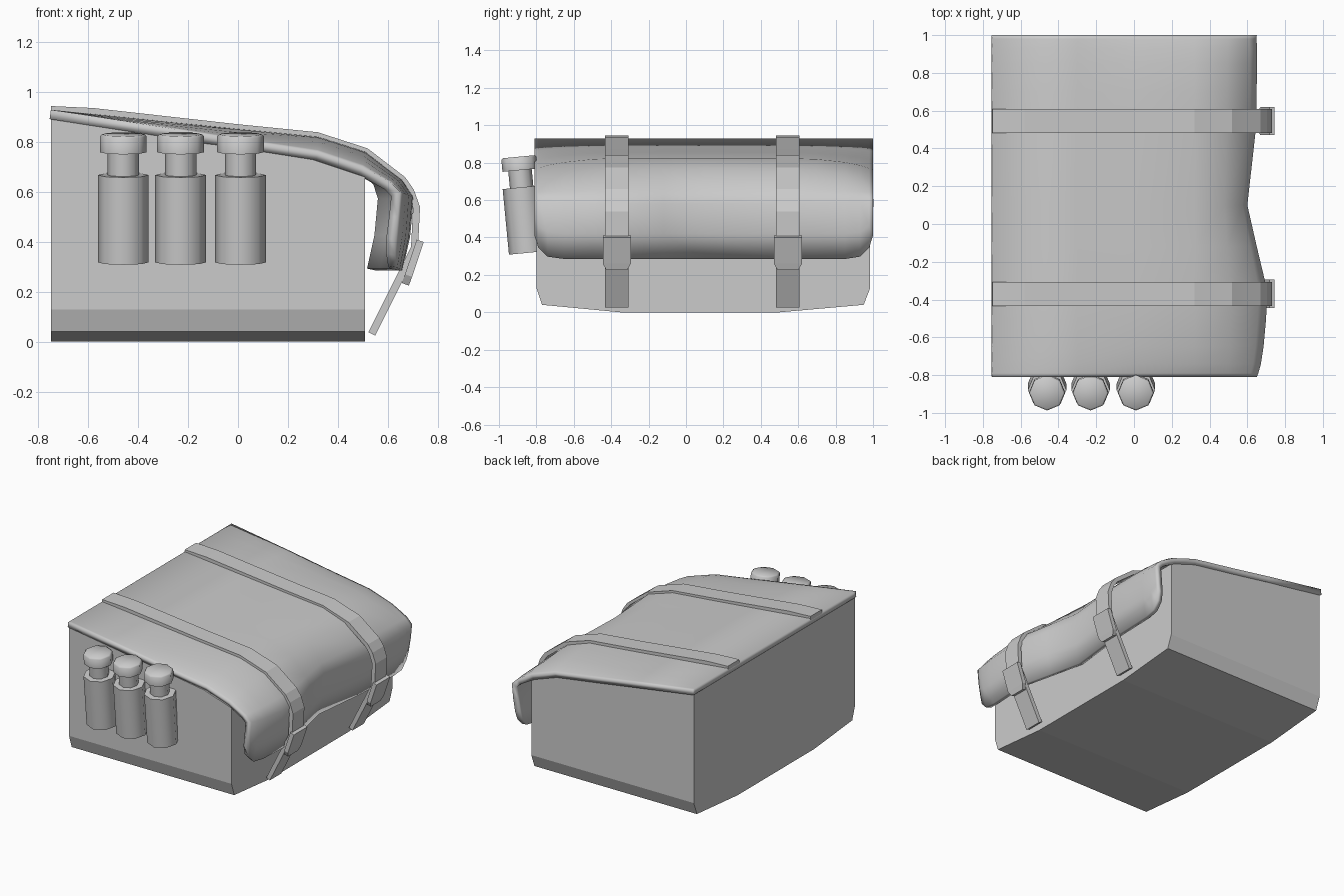
import bpy, math
from mathutils import Matrix

if "Cube" in bpy.data.objects:
    bpy.data.objects.remove(bpy.data.objects["Cube"])


def make(name, verts, faces, smooth=None):
    me = bpy.data.meshes.new(name)
    me.from_pydata(verts, [], faces)
    me.update()
    ob = bpy.data.objects.new(name, me)
    bpy.context.collection.objects.link(ob)
    if smooth:
        bpy.ops.object.select_all(action='DESELECT')
        ob.select_set(True)
        bpy.context.view_layer.objects.active = ob
        bpy.ops.object.shade_smooth_by_angle(angle=math.radians(smooth))
    return ob


def sheet(name, rows, thick, smooth=None):
    """Grid of points thickened inward; rows run along +y."""
    n = len(rows[0])
    faces = [(j * n + i, j * n + i + 1, (j + 1) * n + i + 1, (j + 1) * n + i)
             for j in range(len(rows) - 1) for i in range(n - 1)]
    ob = make(name, [p for r in rows for p in r], faces, smooth)
    mod = ob.modifiers.new("thickness", 'SOLIDIFY')
    mod.thickness = thick
    mod.offset = -1
    mod.use_even_offset = True
    return ob


def ribbon(name, path, y, width, thick):
    rows = [[(x, y + s * width / 2, z) for x, z in path] for s in (-1, 1)]
    return sheet(name, rows, thick)


def lathe(name, profile, sides, matrix):
    """Stack of rings, capped at both ends."""
    verts, faces = [], []
    for r, z in profile:
        for k in range(sides):
            a = 2 * math.pi * k / sides - math.pi / 2
            verts.append(matrix @ Matrix.Translation((r * math.cos(a), r * math.sin(a), z)).translation)
    for j in range(len(profile) - 1):
        for k in range(sides):
            q = (k + 1) % sides
            faces.append((j * sides + k, j * sides + q, (j + 1) * sides + q, (j + 1) * sides + k))
    faces.append(tuple(reversed(range(sides))))
    faces.append(tuple(range((len(profile) - 1) * sides, len(profile) * sides)))
    return make(name, verts, faces, 50)


# Bag body: one cross-section lofted along x under a sloping top
lower = [(-.80, .13), (-.77, .04), (-.35, 0), (.5, 0), (.95, .04), (.985, .13)]
verts, faces = [], []
stations = [(-.75, .895), (.30, .73), (.51, .66)]
for x, top in stations:
    verts += [(x, y, z) for y, z in [(-.80, top)] + lower + [(.985, top)]]
n = len(lower) + 2
for j in range(len(stations) - 1):
    for i in range(n):
        k = (i + 1) % n
        faces.append((j * n + i, j * n + k, (j + 1) * n + k, (j + 1) * n + i))
faces += [tuple(reversed(range(n))), tuple(range(2 * n, 3 * n))]
make("bag_body", verts, faces)

# Draped flap: blend from end profile to domed middle profile
end = [(-.75, .93), (-.3, .86), (0, .81), (.32, .76), (.5, .70), (.61, .64), (.65, .60), (.64, .5), (.625, .41)]
mid = [(-.75, .93), (-.3, .885), (0, .855), (.32, .825), (.51, .765), (.66, .65), (.705, .58), (.69, .42), (.66, .285)]
# y, dome weight, hem weight, pinch toward the bag
drape = [(-.81, 0, 0, 0), (-.79, .15, .5, 0), (-.74, .40, .9, 0), (-.65, .65, 1, 0), (-.5, .9, 1, 0),
         (-.35, 1, 1, 0), (-.12, 1, 1, .055), (.1, 1, 1, .105), (.5, 1, 1, .06), (.7, .9, 1, .05),
         (.85, .65, 1, .035), (.93, .4, .9, .02), (.98, .15, .5, .01), (1.0, 0, 0, 0)]
pinch = [0, 0, 0, 0, .3, .8, 1, 1, 1]
rows = []
for y, w, hem, p in drape:
    row = []
    for i, (a, b) in enumerate(zip(end, mid)):
        wz = hem if i > 6 else w
        row.append((a[0] + (b[0] - a[0]) * w - p * pinch[i], y, a[1] + (b[1] - a[1]) * wz))
    rows.append(row)
sheet("flap", rows, .038, 45)

# Straps with hanging tails and buckle keepers
strap = [(-.75, .945), (-.58, .937), (0, .872), (.32, .84), (.52, .775), (.67, .66), (.705, .61), (.73, .54), (.722, .38)]
for side, y in (("front", -.37), ("back", .545)):
    ribbon(side + "_strap", strap, y, .126, .028)
    ribbon(side + "_strap_tail", [(.735, .395), (.55, .025)], y, .126, .03)
    # keeper tapers at its lower corners
    keeper = [[(.745, y + s * .075, .40), (.698, y + s * .075, .26), (.685, y + s * .055, .225)] for s in (-1, 1)]
    sheet(side + "_strap_keeper", keeper, .03)

# Row of three bottles leaning outward
for k, x in enumerate((-.46, -.23, .01)):
    base = Matrix.Translation((x, -.845, .318)) @ Matrix.Rotation(math.radians(5.5), 4, 'X')
    lathe(f"bottle_{k}", [(.102, 0), (.102, .352)], 8, base)
    lathe(f"bottle_neck_{k}", [(.063, .34), (.063, .46)], 8, base)
    lathe(f"bottle_cap_{k}", [(.094, .444), (.094, .508), (.085, .516)], 8, base)
